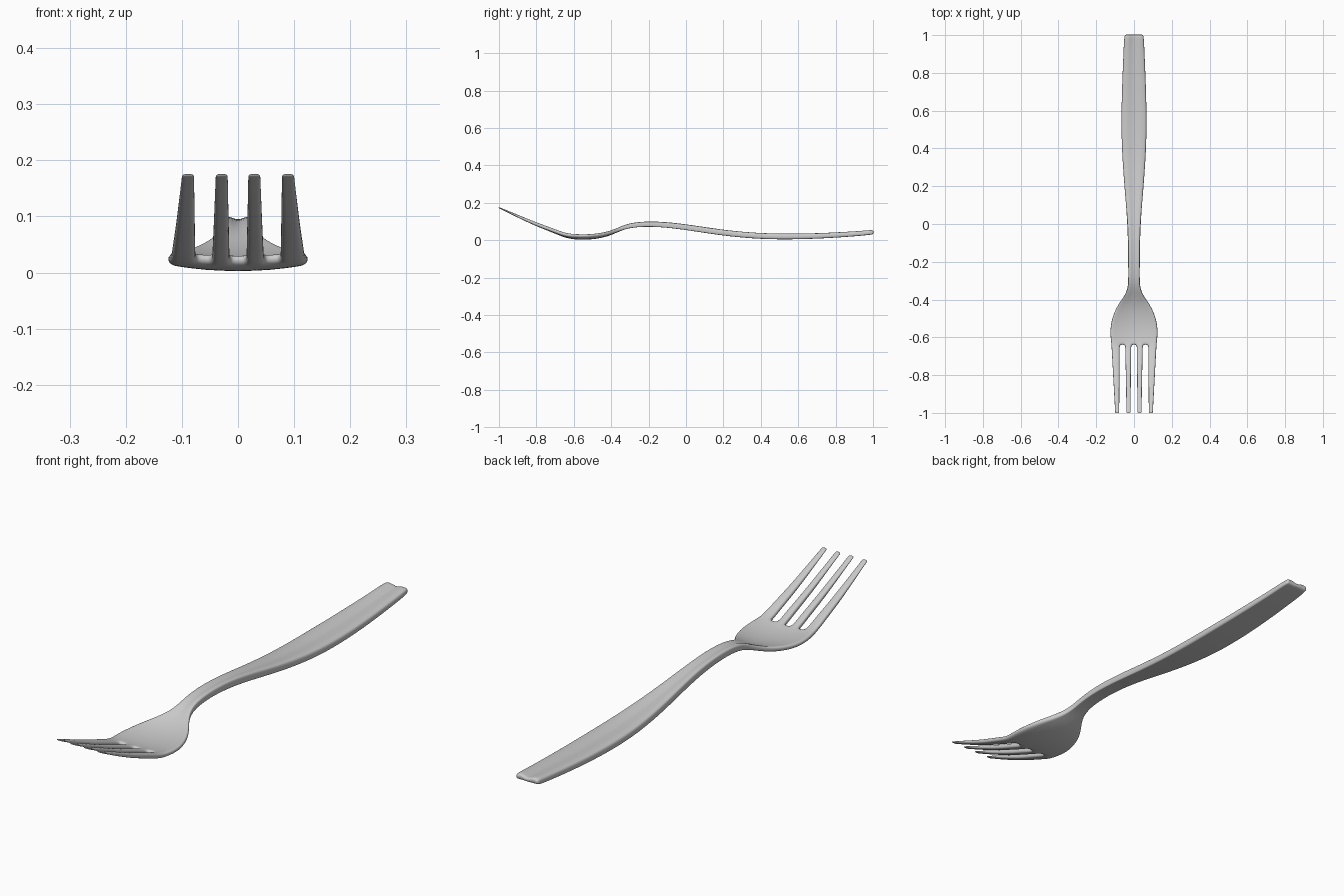
import bpy, bmesh, math

# Stations along the fork: y, half width, underside z, thickness, edge lift, top groove depth
STATIONS = [
    (1.003, .048, .031, .024, 0, .007), (.985, .053, .029, .025, 0, .007),
    (.9, .056, .020, .027, 0, .006), (.7, .065, .007, .029, 0, .005),
    (.5, .068, .003, .031, 0, .005), (.35, .062, .009, .031, 0, .005),
    (.2, .051, .024, .031, 0, .005), (.05, .038, .047, .031, 0, .005),
    (-.08, .032, .066, .030, 0, .005), (-.2, .031, .074, .028, 0, .005),
    (-.29, .030, .068, .026, 0, .004), (-.34, .033, .054, .024, 0, .003),
    (-.38, .050, .036, .022, .003, .001), (-.42, .080, .020, .021, .006, 0),
    (-.47, .107, .008, .020, .010, 0), (-.53, .124, .002, .020, .011, 0),
    (-.58, .126, .003, .020, .011, 0), (-.615, .123, .007, .020, .009, 0),
    (-.64, .120, .012, .021, .007, 0)]
# Tine stations: y, underside z, thickness, edge lift
TINES = [(-.665, .020, .021, .005), (-.72, .043, .021, .003),
         (-.8, .074, .020, .001), (-.9, .121, .015, 0),
         (-.97, .156, .009, 0), (-.99, .166, .007, 0), (-1.002, .172, .005, 0)]
# Columns from the middle outwards: share of half width at the root, x at the tine tips
ROOT = [0, .12, .255, .39, .51, .625, .81, 1]
TIP = [0, .018, .029, .040, .06, .078, .089, .100]
NB, NC = len(STATIONS), 15


def point(i, j, top):
    k, sign = abs(j - 7), (1 if j > 7 else -1)
    u = ROOT[k]
    if i < NB:
        y, w, z, t, lift, groove = STATIONS[i]
        x = u * w
    else:
        y, z, t, lift = TINES[i - NB]
        groove = 0
        s = (-.64 - y) / .36
        x = u * .120 * (1 - s) + TIP[k] * s
    z += lift * u * u
    if top:
        z += t - groove * (1 - math.sin(math.pi * u / 1.25) ** 2)
    return (sign * x, y, z)


# Cells of the plan: full body, then only the four tine strips
rows = NB + len(TINES)
cells = {(i, j) for i in range(rows - 1) for j in range(NC - 1)
         if i < NB - 1 or j % 4 < 2}
bm = bmesh.new()
cache = {}


def vert(i, j, top):
    key = (i, j, top)
    if key not in cache:
        cache[key] = bm.verts.new(point(i, j, top))
    return cache[key]


for i, j in sorted(cells):
    ring = [(i, j), (i + 1, j), (i + 1, j + 1), (i, j + 1)]
    bm.faces.new([vert(*c, 1) for c in ring])
    bm.faces.new([vert(*c, 0) for c in reversed(ring)])
    # Side walls wherever the plan has an edge
    sides = [(i, j - 1), (i + 1, j), (i, j + 1), (i - 1, j)]
    for n, other in enumerate(sides):
        if other not in cells:
            a, b = ring[n], ring[(n + 1) % 4]
            bm.faces.new([vert(*b, 1), vert(*a, 1), vert(*a, 0), vert(*b, 0)])
bmesh.ops.recalc_face_normals(bm, faces=bm.faces)
for f in bm.faces:
    f.smooth = True

mesh = bpy.data.meshes.new("fork")
bm.to_mesh(mesh)
bm.free()
fork = bpy.data.objects.new("fork", mesh)
bpy.context.collection.objects.link(fork)

# Round everything off
sub = fork.modifiers.new("smooth", 'SUBSURF')
sub.levels = sub.render_levels = 2
